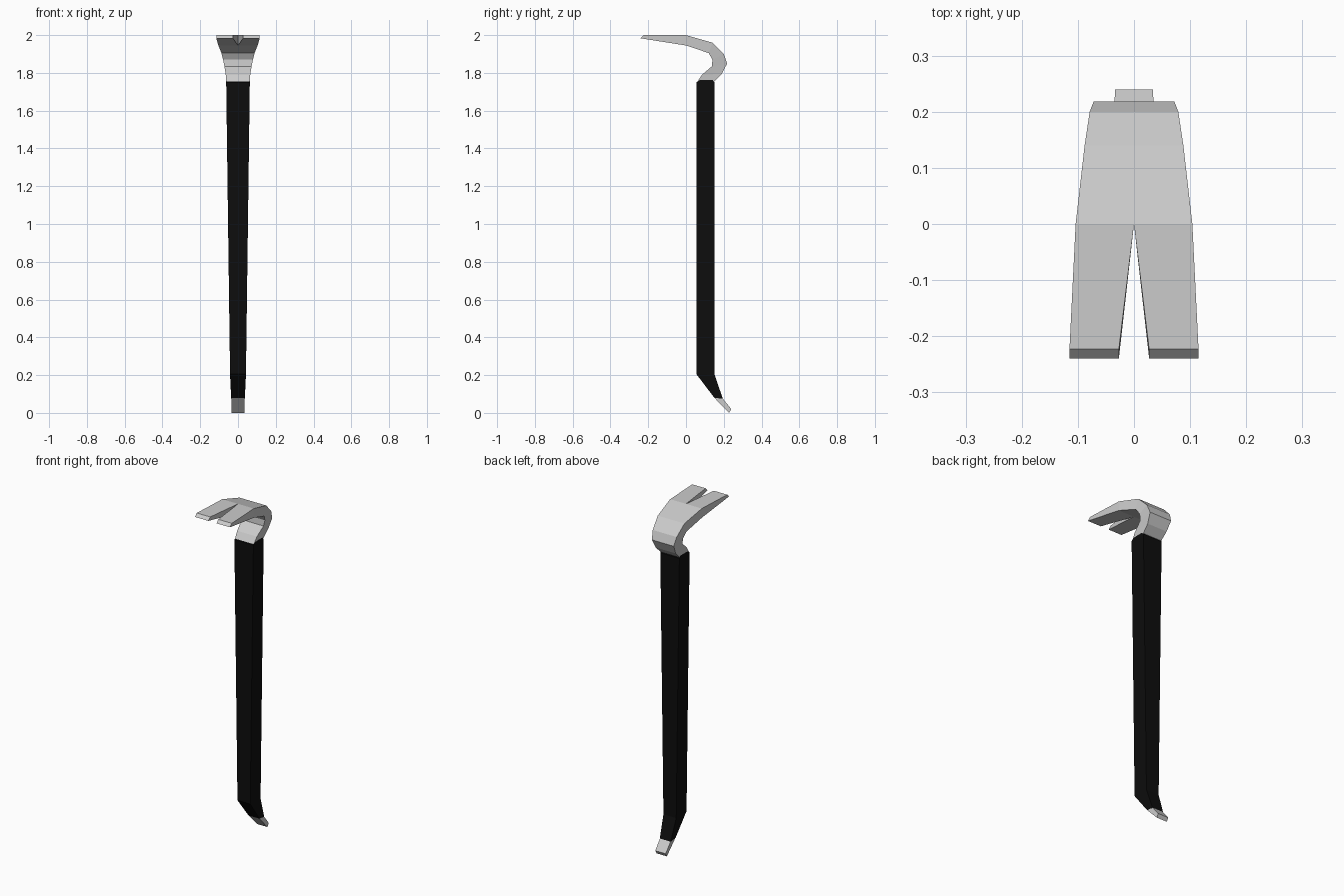
import bpy, bmesh

if "Cube" in bpy.data.objects:
    bpy.data.objects.remove(bpy.data.objects["Cube"])


def paint(name, color):
    m = bpy.data.materials.new(name)
    m.diffuse_color = color
    m.use_nodes = True
    m.node_tree.nodes["Principled BSDF"].inputs["Base Color"].default_value = m.diffuse_color
    return m


def bar(name, rows, mat=None):
    """Loft rows of (back y, z, front y, z, half width, gap) and mirror across x."""
    bm = bmesh.new()
    rings = []
    for by, bz, fy, fz, w, gap in rows:
        pts = [(gap, by, bz), (w, by, bz), (w, fy, fz), (gap, fy, fz)]
        rings.append([bm.verts.new(p) for p in pts])
    for i in range(len(rows) - 1):
        a, b = rings[i], rings[i + 1]
        for k in range(4):
            # the inner wall only exists where the bar is split by a gap
            if k == 3 and rows[i][5] == 0 and rows[i + 1][5] == 0:
                continue
            j = (k + 1) % 4
            bm.faces.new((a[k], a[j], b[j], b[k]))
    bm.faces.new(rings[0])
    bm.faces.new(rings[-1])
    bmesh.ops.recalc_face_normals(bm, faces=bm.faces)
    # open centre seam: make sure normals point outward on the +x side
    side = max(bm.faces, key=lambda f: f.calc_center_median().x)
    if side.normal.x < 0:
        bmesh.ops.reverse_faces(bm, faces=bm.faces)
    me = bpy.data.meshes.new(name)
    bm.to_mesh(me)
    bm.free()
    ob = bpy.data.objects.new(name, me)
    bpy.context.collection.objects.link(ob)
    ob.modifiers.new("Mirror", 'MIRROR').merge_threshold = 0.0005
    if mat:
        me.materials.append(mat)
    return ob


black = paint("black_grip", (0.004, 0.004, 0.004, 1))

# Curved claw with a V-shaped nail slot
bar("claw_head", [
    (-0.223, 2.00, -0.24, 1.983, 0.115, 0.027),
    (0.0, 2.00, 0.0, 1.945, 0.104, 0),
    (0.14, 1.96, 0.12, 1.905, 0.088, 0),
    (0.20, 1.90, 0.14, 1.87, 0.079, 0),
    (0.218, 1.85, 0.137, 1.835, 0.072, 0),
    (0.19, 1.795, 0.085, 1.79, 0.065, 0),
    (0.15, 1.755, 0.058, 1.75, 0.0615, 0),
])

# Tapered grip, rising slightly at its top edge and bent at the foot
bar("grip", [
    (0.14, 1.763, 0.075, 1.763, 0.0625, 0),
    (0.152, 1.75, 0.055, 1.75, 0.0625, 0),
    (0.152, 0.20, 0.055, 0.205, 0.042, 0),
    (0.195, 0.075, 0.15, 0.08, 0.036, 0),
], black)

# Chisel tip
bar("chisel_tip", [
    (0.195, 0.075, 0.15, 0.08, 0.035, 0),
    (0.24, 0.02, 0.228, 0.0, 0.034, 0),
])
